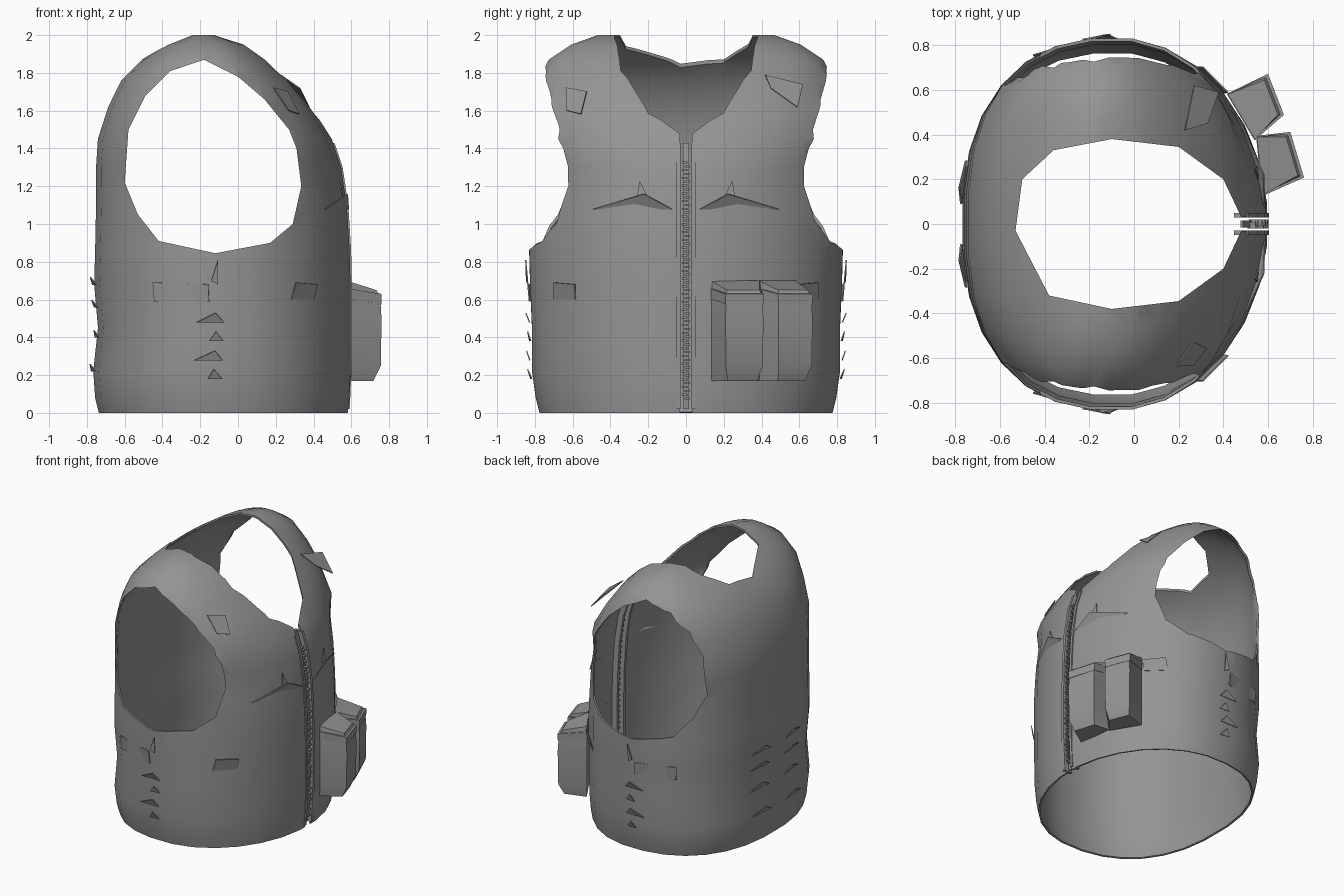
import bpy, bmesh, math, random
from mathutils import Vector

if "Cube" in bpy.data.objects:
    bpy.data.objects.remove(bpy.data.objects["Cube"])
random.seed(4)

cloth = bpy.data.materials.new("grey cloth")
cloth.use_nodes = True
cloth.diffuse_color = (0.3, 0.3, 0.3, 1)
cloth.node_tree.nodes["Principled BSDF"].inputs["Base Color"].default_value = (0.3, 0.3, 0.3, 1)

# Torso rings: height, back x, front x, half width
RINGS = [(0, -.74, .585, .78), (.08, -.76, .595, .80), (.22, -.77, .60, .82), (.45, -.745, .60, .82),
         (.68, -.765, .60, .83), (.86, -.76, .595, .835), (1.1, -.755, .58, .83), (1.3, -.755, .55, .83),
         (1.45, -.745, .50, .83), (1.62, -.69, .39, .82), (1.76, -.62, .28, .79), (1.87, -.51, .17, .73),
         (1.95, -.39, .06, .61), (2.0, -.26, -.1, .47)]


def ring_at(z):
    for a, b in zip(RINGS, RINGS[1:]):
        if z <= b[0]:
            f = (z - a[0]) / (b[0] - a[0])
            return [p + (q - p) * f for p, q in zip(a, b)]
    return RINGS[-1]


def surf(angle, z, out=0):
    """Point on the torso: angle 0 is the zip, 180 the spine."""
    _, back, front, half = ring_at(z)
    c, s = math.cos(math.radians(angle)), math.sin(math.radians(angle))
    power = 2 / (2.0 if c > 0 else 2.4)
    if z > 1.4:
        power = 2 / 2.4
    mid, r = (back + front) / 2, (front - back) / 2
    return Vector((mid + math.copysign(abs(c) ** power * (r + out), c),
                   math.copysign(abs(s) ** power * (half + out), s), z))


def make(name, bm):
    bmesh.ops.recalc_face_normals(bm, faces=bm.faces)
    mesh = bpy.data.meshes.new(name)
    bm.to_mesh(mesh)
    bm.free()
    obj = bpy.data.objects.new(name, mesh)
    bpy.context.collection.objects.link(obj)
    mesh.materials.append(cloth)
    return obj


def smooth(obj, degrees=35):
    bpy.ops.object.select_all(action='DESELECT')
    obj.select_set(True)
    bpy.context.view_layer.objects.active = obj
    bpy.ops.object.shade_smooth_by_angle(angle=math.radians(degrees))


def loft(loops, caps=True):
    bm = bmesh.new()
    rows = [[bm.verts.new(p) for p in loop] for loop in loops]
    n = len(rows[0])
    for a, b in zip(rows, rows[1:]):
        for i in range(n):
            bm.faces.new((a[i], a[(i + 1) % n], b[(i + 1) % n], b[i]))
    if caps:
        bm.faces.new(rows[0][::-1])
    bm.faces.new(rows[-1])
    return bm


def box(bm, lo, hi):
    v = [bm.verts.new((x, y, z)) for x in (lo[0], hi[0]) for y in (lo[1], hi[1]) for z in (lo[2], hi[2])]
    for f in ((0, 1, 3, 2), (4, 6, 7, 5), (0, 4, 5, 1), (2, 3, 7, 6), (0, 2, 6, 4), (1, 5, 7, 3)):
        bm.faces.new([v[i] for i in f])


# Vest shell
SIDES = 28
shell = make("vest_shell", loft([[surf((i + .5) * 360 / SIDES, r[0]) for i in range(SIDES)]
                                 for r in RINGS], caps=False))
thick = shell.modifiers.new("thickness", 'SOLIDIFY')
thick.thickness, thick.offset = .014, -1

# Cutters for the armholes, neck and front opening
ARM = [(-.6, 1.22), (-.58, 1.5), (-.49, 1.68), (-.36, 1.81), (-.18, 1.87), (0, 1.78), (.14, 1.66),
       (.27, 1.5), (.31, 1.4), (.335, 1.2), (.29, 1.0), (.17, .9), (-.12, .845), (-.42, .91), (-.53, 1.05)]
NECK = [(-.53, -.03), (-.5, .2), (-.36, .33), (-.1, .38), (.2, .345), (.4, .2), (.48, .03),
        (.48, -.03), (.4, -.2), (.2, -.345), (-.1, -.38), (-.38, -.32)]
slit = bmesh.new()
box(slit, (.4, -.032, -.1), (.8, .032, 1.6))
cutters = [make("armhole_cutter", loft([[(x, y, z) for x, z in ARM] for y in (-1.2, 1.2)])),
           make("neck_cutter", loft([[(x, y, z) for x, y in NECK] for z in (1.2, 2.4)])),
           make("slit_cutter", slit)]
for c in cutters:
    c.hide_render = True
    cut = shell.modifiers.new("cut", 'BOOLEAN')
    cut.operation, cut.solver, cut.object = 'DIFFERENCE', 'EXACT', c
bpy.context.view_layer.update()
shell.data = bpy.data.meshes.new_from_object(
    shell.evaluated_get(bpy.context.evaluated_depsgraph_get()))
shell.modifiers.clear()
for c in cutters:
    bpy.data.objects.remove(c)
smooth(shell)

# Placket edges either side of the zip, and the zip tape
ZIP_Z = [0.02, .3, .6, .86, 1.1, 1.3, 1.43]


def front_strip(name, y0, y1, x0, x1):
    loops = []
    for z in ZIP_Z:
        x = ring_at(z)[2]
        loops.append([(x + x0, y0, z), (x + x1, y0, z), (x + x1, y1, z), (x + x0, y1, z)])
    smooth(make(name, loft(loops)))


front_strip("left_placket", .028, .05, -.06, .004)
front_strip("right_placket", -.05, -.028, -.06, .004)
front_strip("zip_tape", -.016, .016, -.03, -.02)

# Zip teeth, alternating from side to side
teeth = bmesh.new()
for i in range(62):
    z = .07 + i * .0205
    x, y = ring_at(z)[2], .006 * (-1) ** i
    box(teeth, (x - .035, y - .015, z), (x + random.uniform(-.008, .002), y + .015, z + .011))
make("zip_teeth", teeth)


# Pouches: tapered base, full body, sloping lid
def pouch(name, corners):
    mid = sum((Vector(c) for c in corners), Vector((0, 0))) / 4
    back = (Vector(corners[0]) + Vector(corners[1])) / 2
    def level(z, k, lift=0):
        pts = []
        for i, c in enumerate(corners):
            p = Vector(c)
            p = p + ((back if i > 1 else p) - p) * k
            pts.append((p.x, p.y, z + (lift if i < 2 else 0)))
        return pts
    smooth(make(name, loft([level(.17, .22), level(.25, .02), level(.5, 0),
                            level(.62, .04, .03), level(.65, .14, .05)])), 25)
    # Lid lip
    lip = loft([[(mid.x + (x - mid.x) * s, mid.y + (y - mid.y) * s, z) for x, y, z in level(h, .02, .03)]
                for h, s in ((.575, 1.03), (.63, 1.04))])
    make(name + "_lid", lip)


pouch("front_pouch", [(.55, .39), (.575, .13), (.76, .21), (.70, .41)])
pouch("side_pouch", [(.42, .58), (.54, .38), (.67, .49), (.60, .67)])


# Thin folds and tabs lying on the cloth: (angle, height, offset)
def flap(name, points, mirror=False):
    for side in ((1, -1) if mirror else (1,)):
        bm = bmesh.new()
        bm.faces.new([bm.verts.new(surf(a * side, z, o)) for a, z, o in points])
        obj = make(name, bm)
        obj.modifiers.new("thickness", 'SOLIDIFY').thickness = .006


flap("chest_fold", [(5, 1.08, .004), (15, 1.16, .03), (36, 1.08, .004)], True)
flap("chest_crease", [(14, 1.14, .004), (17, 1.23, .012), (18, 1.14, .012)], True)
flap("front_tab", [(45, .6, .004), (44, .68, .02), (56, .69, .02), (58, .6, .004)], True)
flap("side_tab", [(94, .59, .008), (94, .68, .012), (118, .69, .012), (118, .59, .008)], True)
for i, z in enumerate((.18, .28, .38, .48)):
    flap("side_lace", [(90, z, .004), (92, z + .05, .022), (94 + 5 * (i % 2), z, .012)], True)
flap("side_crease", [(91, .68, .004), (91, .81, .012), (93, .7, .012)], True)
for z in (.22, .4, .56, .68):
    flap("back_fold", [(176, z, .004), (172, z + .04, .02), (164, z, .004)], True)

# Loose shoulder patches
patch = bmesh.new()
patch.faces.new([patch.verts.new(p) for p in
                 ((.23, .42, 1.79), (.27, .62, 1.74), (.38, .59, 1.62), (.33, .45, 1.72))])
make("left_shoulder_patch", patch).modifiers.new("thickness", 'SOLIDIFY').thickness = .006
flap("right_shoulder_patch", [(-38, 1.58, .008), (-36, 1.7, .014), (-48, 1.72, .014), (-46, 1.6, .008)])
